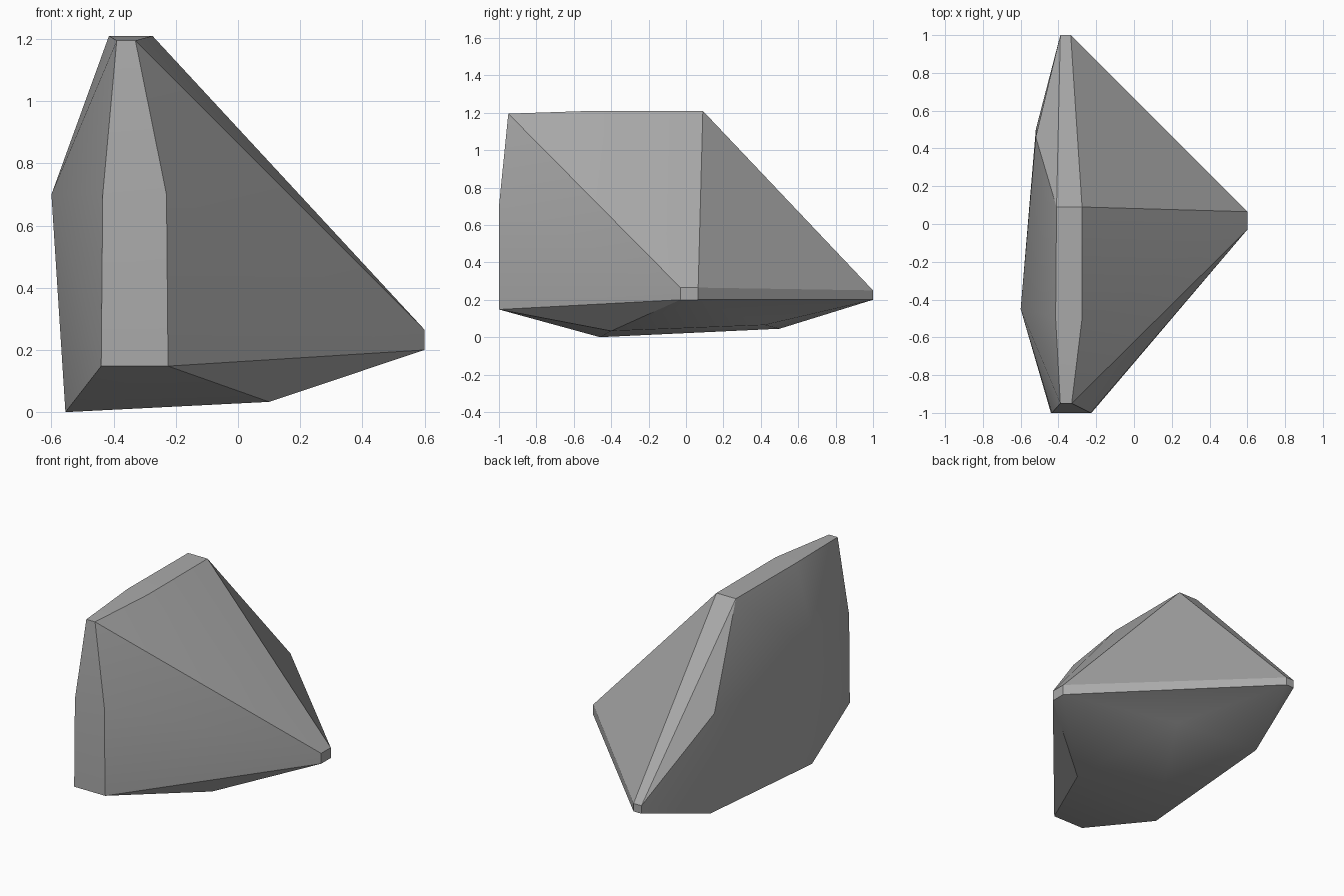
import bpy
import bmesh
import math

old = bpy.data.objects.get("Cube")
if old:
    bpy.data.objects.remove(old, do_unlink=True)


def flat_material(name, colour):
    mat = bpy.data.materials.new(name)
    mat.use_nodes = True
    mat.diffuse_color = colour
    shader = next(n for n in mat.node_tree.nodes if n.type == "BSDF_PRINCIPLED")
    shader.inputs["Base Color"].default_value = colour
    shader.inputs["Roughness"].default_value = 0.9
    return mat


# Narrow chamfer running over the front, crest and back: (left x, right x, y, z)
chamfer = [
    (-0.44, -0.225, -1, 0.148),
    (-0.435, -0.23, -1, 0.7),
    (-0.39, -0.33, -0.95, 1.195),
    (-0.415, -0.275, -0.5, 1.21),
    (-0.41, -0.275, 0.09, 1.21),
    (-0.39, -0.335, 1, 0.25),
    (-0.39, -0.335, 1, 0.2),
]
corners = [(x, y, z) for a, b, y, z in chamfer for x in (a, b)]

# Blunt square tip
corners += [(0.6, y, z) for y in (-0.03, 0.065) for z in (0.2, 0.265)]

# Bulging broad side
corners += [(-0.6, -0.45, 0.7), (-0.52, 0.46, 0.66)]

# Underside
corners += [
    (-0.555, -0.46, 0),
    (0.1, -0.4, 0.033),
    (-0.52, 0.5, 0.045),
    (0.02, 0.42, 0.065),
]

# Wrap the corners into one solid stone
bm = bmesh.new()
for corner in corners:
    bm.verts.new(corner)
bmesh.ops.convex_hull(bm, input=bm.verts[:])
loose = [v for v in bm.verts if not v.link_faces]
bmesh.ops.delete(bm, geom=loose, context="VERTS")
bmesh.ops.dissolve_limit(
    bm, angle_limit=math.radians(1), verts=bm.verts[:], edges=bm.edges[:]
)
bmesh.ops.recalc_face_normals(bm, faces=bm.faces[:])

mesh = bpy.data.meshes.new("rock")
bm.to_mesh(mesh)
bm.free()
mesh.materials.append(flat_material("stone grey", (0.4, 0.4, 0.4, 1)))
rock = bpy.data.objects.new("rock", mesh)
bpy.context.collection.objects.link(rock)

# Soft shading over shallow folds, crisp chamfer edges
bpy.ops.object.select_all(action="DESELECT")
rock.select_set(True)
bpy.context.view_layer.objects.active = rock
bpy.ops.object.shade_smooth_by_angle(angle=math.radians(30))
